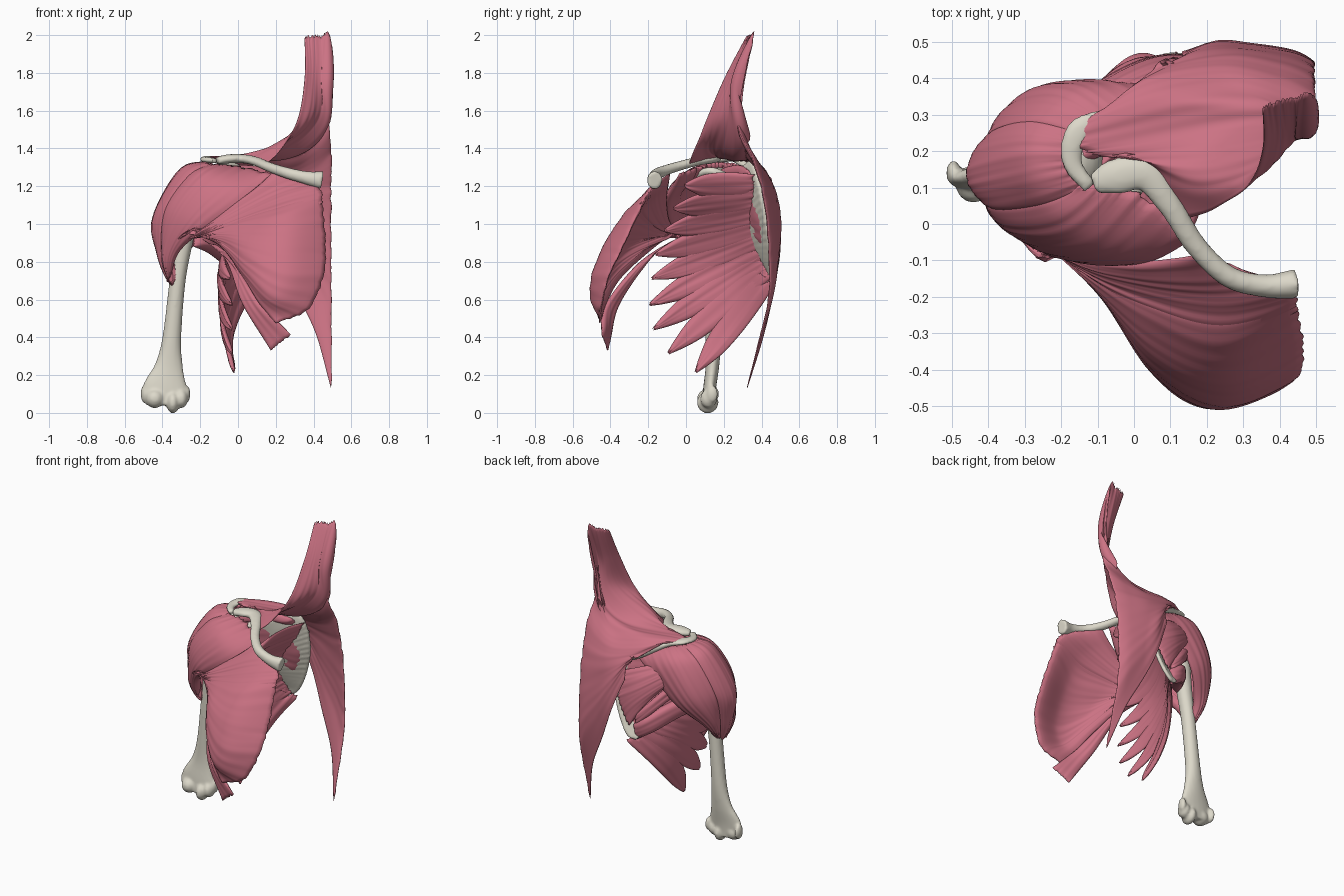
import bpy, bmesh, math, random
from mathutils import Vector, Matrix, noise

random.seed(4)


def material(name, rgb):
    m = bpy.data.materials.new(name)
    m.diffuse_color = (*rgb, 1)
    return m


MUSCLE = material("muscle", (0.60, 0.17, 0.23))
BONE = material("bone", (0.72, 0.69, 0.59))


def spline(pts, t):
    """Catmull-Rom through any tuples, t in 0..1."""
    n = len(pts) - 1
    f = min(max(t, 0), 1) * n
    i = min(int(f), n - 1)
    f -= i
    b, c = pts[i], pts[i + 1]
    a = pts[i - 1] if i > 0 else [2 * p - q for p, q in zip(b, c)]
    d = pts[i + 2] if i + 2 <= n else [2 * q - p for p, q in zip(b, c)]
    return [0.5 * (2 * q + (r - p) * f + (2 * p - 5 * q + 4 * r - s) * f * f
                   + (3 * q - p - 3 * r + s) * f ** 3) for p, q, r, s in zip(a, b, c, d)]


def finish(bm, name, mat):
    bmesh.ops.recalc_face_normals(bm, faces=bm.faces)
    me = bpy.data.meshes.new(name)
    bm.to_mesh(me)
    bm.free()
    me.materials.append(mat)
    me.shade_smooth()
    ob = bpy.data.objects.new(name, me)
    bpy.context.collection.objects.link(ob)
    return ob


def muscle(name, fibres, thick, centre=(0.2, 0.1, 0.9), nu=36, nv=40, rag=0.02, freq=14):
    """Closed shell lofted through fibre curves, thinning to rounded, ragged edges."""
    seed = random.random() * 50
    starts = [random.random() * rag for _ in range(nv + 1)]
    ends = [1 - random.random() * rag * 0.5 for _ in range(nv + 1)]
    grid = []
    for j in range(nv + 1):
        v = j / nv
        row = []
        for i in range(nu + 1):
            u = starts[j] + (ends[j] - starts[j]) * i / nu
            row.append(Vector(spline([spline(f, u) for f in fibres], v)))
        grid.append(row)
    normals = []
    for j in range(nv + 1):
        for i in range(nu + 1):
            du = grid[j][min(i + 1, nu)] - grid[j][max(i - 1, 0)]
            dv = grid[min(j + 1, nv)][i] - grid[max(j - 1, 0)][i]
            normals.append(du.cross(dv).normalized())
    c = Vector(centre)
    if sum(normals[j * (nu + 1) + i].dot(grid[j][i] - c) for j in range(nv + 1) for i in range(nu + 1)) < 0:
        normals = [-n for n in normals]

    def edge(d, w):
        return math.sqrt(max(0, 1 - (1 - min(1, d / w)) ** 2))

    bm = bmesh.new()
    outer, inner = [], []
    for j in range(nv + 1):
        v = j / nv
        for i in range(nu + 1):
            u = i / nu
            t = thick * max(0.12, edge(min(v, 1 - v), 0.3) * edge(min(u, 1 - u), 0.2))
            n = normals[j * (nu + 1) + i]
            ripple = 0.004 * noise.noise((v * freq, u * 1.5, seed))
            p = grid[j][i] + n * (ripple - (thick - t) * 0.4)
            outer.append(bm.verts.new(p))
            inner.append(bm.verts.new(p - n * t))
    k = lambda i, j: j * (nu + 1) + i
    for j in range(nv):
        for i in range(nu):
            q = [k(i, j), k(i + 1, j), k(i + 1, j + 1), k(i, j + 1)]
            bm.faces.new([outer[a] for a in q])
            bm.faces.new([inner[a] for a in reversed(q)])
    rim = [k(i, 0) for i in range(nu)] + [k(nu, j) for j in range(nv)]
    rim += [k(i, nv) for i in range(nu, 0, -1)] + [k(0, j) for j in range(nv, 0, -1)]
    for a, b in zip(rim, rim[1:] + rim[:1]):
        bm.faces.new([outer[b], outer[a], inner[a], inner[b]])
    return finish(bm, name, MUSCLE)


def tube(bm, pts, ref, steps=40, sides=20):
    """Elliptical loft: pts are x, y, z, half-width, half-depth."""
    rings = []
    for s in range(steps + 1):
        t = s / steps
        p = spline(pts, t)
        tan = (Vector(spline(pts, t + 0.02)[:3]) - Vector(spline(pts, t - 0.02)[:3])).normalized()
        a = tan.cross(Vector(ref)).normalized()
        b = a.cross(tan)
        r = [2 * math.pi * i / sides for i in range(sides)]
        rings.append([bm.verts.new(Vector(p[:3]) + a * p[3] * math.cos(q) + b * p[4] * math.sin(q)) for q in r])
    for r0, r1 in zip(rings, rings[1:]):
        for i in range(sides):
            bm.faces.new([r0[i], r0[i - 1], r1[i - 1], r1[i]])
    bm.faces.new(rings[0])
    bm.faces.new(rings[-1][::-1])


def ball(bm, loc, size):
    m = Matrix.Translation(loc) @ Matrix.Diagonal((*size, 1))
    bmesh.ops.create_uvsphere(bm, u_segments=20, v_segments=12, radius=1, matrix=m)


def bone(bm, name, voxel=0.009):
    ob = finish(bm, name, BONE)
    r = ob.modifiers.new("fuse", "REMESH")
    r.mode, r.voxel_size, r.use_smooth_shade = "VOXEL", voxel, True
    s = ob.modifiers.new("soften", "SMOOTH")
    s.factor, s.iterations = 0.5, 5


# Humerus: shaft, head and the knuckles of the elbow
bm = bmesh.new()
tube(bm, [(-.39, .12, .04, .10, .035), (-.385, .125, .13, .118, .034), (-.365, .14, .25, .075, .036),
          (-.35, .145, .4, .05, .042), (-.32, .14, .7, .043, .045), (-.285, .14, .92, .05, .05),
          (-.25, .15, 1.1, .06, .06), (-.23, .15, 1.22, .07, .08)], (0, 1, 0))
ball(bm, (-.18, .17, 1.2), (.1, .1, .1))
for loc, size in [((-.345, .115, .055), (.035, .058, .058)), ((-.30, .12, .075), (.035, .045, .05)),
                  ((-.44, .11, .075), (.05, .052, .05)), ((-.27, .14, .1), (.018, .03, .045)),
                  ((-.495, .14, .1), (.02, .035, .05))]:
    ball(bm, loc, size)
bone(bm, "humerus")

# Clavicle
bm = bmesh.new()
tube(bm, [(-.11, .11, 1.335, .03, .02), (-.05, .13, 1.345, .05, .024), (.03, .135, 1.345, .045, .024),
          (.1, .05, 1.33, .034, .024), (.17, -.06, 1.30, .03, .026), (.26, -.145, 1.27, .03, .03),
          (.36, -.17, 1.245, .032, .035), (.445, -.165, 1.23, .042, .05)], (0, 0, 1))
bone(bm, "clavicle")

# Scapula: spine with acromion, blade rim, coracoid, blade
bm = bmesh.new()
tube(bm, [(.24, .41, 1.17, .018, .018), (.08, .39, 1.25, .02, .03), (-.06, .30, 1.32, .025, .02),
          (-.15, .255, 1.345, .036, .016), (-.17, .17, 1.34, .028, .016), (-.12, .1, 1.335, .02, .014)], (0, 0, 1))
rim = [(.16, .35, 1.33), (.23, .38, 1.25), (.24, .42, 1.05), (.17, .45, .82), (.08, .455, .71)]
tube(bm, [(*p, .013, .013) for p in rim] + [(.0, .37, .85, .022, .02), (-.07, .25, 1.05, .025, .022),
                                           (-.08, .2, 1.16, .03, .03)], (0, 1, 0))
tube(bm, [(.0, .22, 1.24, .03, .03), (.02, .13, 1.28, .025, .022), (-.04, .05, 1.25, .024, .02),
          (-.08, .03, 1.21, .02, .018)], (0, 0, 1))
for i in range(24):
    t = i / 23
    l = spline([(-.04, .22, 1.22), (-.03, .3, .97), (.05, .44, .74)], t)
    tube(bm, [(*spline(rim, t), .03, .011), (*l, .03, .011)], (.35, .9, 0), 4, 12)
bone(bm, "scapula")

# Deltoid: three overlapping heads meeting on the outer humerus
D = [[(.17, -.05, 1.29), (.02, -.13, 1.13), (-.18, -.11, .98), (-.32, .0, .84), (-.36, .08, .69)],
     [(0, .08, 1.33), (-.14, -.05, 1.23), (-.29, -.055, 1.06), (-.385, .02, .85), (-.375, .08, .68)],
     [(-.14, .09, 1.34), (-.27, .04, 1.27), (-.40, .03, 1.08), (-.42, .07, .85), (-.375, .1, .67)],
     [(-.17, .18, 1.35), (-.32, .17, 1.28), (-.455, .14, 1.03), (-.43, .13, .84), (-.37, .12, .66)],
     [(-.16, .26, 1.345), (-.3, .29, 1.26), (-.41, .26, 1.05), (-.41, .2, .85), (-.365, .14, .66)],
     [(-.05, .32, 1.32), (-.17, .38, 1.22), (-.3, .36, 1.02), (-.375, .25, .83), (-.355, .15, .67)],
     [(.1, .40, 1.24), (-.02, .40, 1.11), (-.18, .37, .94), (-.31, .25, .79), (-.34, .15, .67)]]
for name, a, b in [("front", 0, 3), ("middle", 2, 5), ("rear", 4, 7)]:
    muscle("deltoid_" + name, D[a:b], .07, (-.15, .15, .95))

# Pectoralis major: collarbone head, breastbone head, abdominal slip
P = [[(-.33, 0, .88), (-.17, -.1, 1.0), (-.03, -.12, 1.11), (.1, -.11, 1.21), (.18, -.1, 1.28)],
     [(-.32, 0, .89), (-.15, -.12, .98), (.02, -.18, 1.06), (.22, -.21, 1.15), (.42, -.19, 1.21)],
     [(-.31, 0, .9), (-.13, -.15, .96), (.04, -.26, 1.01), (.24, -.33, 1.05), (.455, -.25, 1.12)],
     [(-.3, 0, .92), (-.11, -.18, .94), (.05, -.35, .92), (.25, -.43, .9), (.475, -.35, .9)],
     [(-.29, 0, .94), (-.1, -.19, .91), (.05, -.40, .82), (.24, -.5, .73), (.465, -.43, .73)],
     [(-.28, 0, .95), (-.1, -.19, .89), (.04, -.40, .74), (.18, -.5, .61), (.37, -.48, .54)],
     [(-.27, 0, .95), (-.11, -.16, .88), (.01, -.35, .72), (.1, -.44, .58), (.2, -.48, .48)]]
muscle("pectoral_upper", P[:3], .045)
muscle("pectoral_main", P[1:], .055, nv=60, freq=20)
muscle("pectoral_lower_slip", [[(-.18, -.07, .92), (-.02, -.27, .78), (.12, -.44, .57), (.28, -.46, .41)],
                               [(-.2, -.05, .93), (-.07, -.21, .81), (.02, -.37, .57), (.17, -.43, .33)]],
       .035, nv=16, freq=5)

# Trapezius: from skull and midline to collarbone, acromion and scapular spine
T = [[(.35, .335, 1.99), (.345, .215, 1.77), (.31, .12, 1.56), (.22, .04, 1.4), (.14, .01, 1.32)],
     [(.39, .35, 2), (.39, .25, 1.76), (.35, .17, 1.55), (.18, .12, 1.42), (.03, .16, 1.36)],
     [(.44, .36, 2), (.435, .27, 1.75), (.4, .24, 1.55), (.2, .2, 1.40), (-.09, .18, 1.36)],
     [(.48, .365, 1.98), (.475, .27, 1.72), (.44, .29, 1.5), (.25, .28, 1.37), (-.16, .21, 1.365)],
     [(.485, .28, 1.57), (.42, .32, 1.45), (.3, .36, 1.35), (.1, .34, 1.36), (-.16, .26, 1.365)],
     [(.5, .36, 1.36), (.4, .4, 1.3), (.25, .43, 1.27), (.05, .40, 1.31), (-.08, .325, 1.35)],
     [(.5, .42, 1.15), (.4, .45, 1.15), (.28, .47, 1.17), (.15, .455, 1.22), (.03, .41, 1.28)],
     [(.5, .45, .85), (.42, .475, .92), (.3, .49, 1.02), (.2, .49, 1.12), (.1, .445, 1.23)],
     [(.5, .44, .55), (.43, .475, .68), (.33, .495, .82), (.23, .505, .98), (.13, .465, 1.18)],
     [(.5, .33, .11), (.42, .42, .4), (.31, .475, .64), (.22, .505, .86), (.13, .48, 1.1)]]
muscle("trapezius", T, .028, nv=110, nu=44, freq=30)

# Rotator muscles behind and in front of the blade
muscle("infraspinatus", [[(.2, .43, 1.12), (.05, .41, 1.18), (-.12, .33, 1.23), (-.22, .24, 1.24)],
                         [(.2, .465, .95), (.04, .45, 1.05), (-.13, .36, 1.16), (-.24, .25, 1.2)],
                         [(.11, .48, .78), (0, .45, .94), (-.12, .38, 1.07), (-.24, .25, 1.15)]], .05)
muscle("teres_minor", [[(.07, .47, .86), (-.03, .44, .96), (-.15, .34, 1.08), (-.25, .23, 1.13)],
                       [(.06, .47, .79), (-.05, .43, .89), (-.17, .32, 1.01), (-.26, .21, 1.07)]], .06, nv=14, freq=5)
muscle("teres_major", [[(.08, .48, .79), (-.02, .46, .86), (-.14, .33, .94), (-.25, .17, .99)],
                       [(.06, .47, .69), (-.06, .42, .76), (-.17, .28, .84), (-.26, .15, .88)]], .08, nv=18, freq=5)
muscle("supraspinatus", [[(.2, .4, 1.24), (.05, .36, 1.28), (-.1, .25, 1.29), (-.22, .18, 1.26)],
                         [(.18, .34, 1.30), (.04, .27, 1.32), (-.1, .19, 1.3), (-.22, .15, 1.26)]], .06, nv=16)
muscle("subscapularis", [[(.18, .34, 1.28), (.03, .24, 1.25), (-.14, .09, 1.22)],
                         [(.21, .39, 1.0), (.04, .29, 1.05), (-.15, .09, 1.15)],
                         [(.08, .43, .74), (-.03, .32, .89), (-.17, .1, 1.06)]], .04, (.0, .5, 1))


# Serratus anterior: finger-like slips wrapped on the rib cage
def rib(y, z):
    a = spline([(.53,), (.585,), (.605,), (.60,), (.51,), (.36,), (.25,)], (z - .2) / 1.2)[0]
    return (.5 - a * math.sqrt(1 - ((y - .05) / .56) ** 2), y, z)


border = [(.36, 1.24), (.41, 1.03), (.435, .86), (.445, .71)]
tips = [(-.01, 1.21), (-.07, 1.09), (-.12, .97), (-.17, .84), (-.19, .71), (-.2, .57), (-.18, .44), (-.1, .31), (.05, .21)]
for i, tip in enumerate(tips):
    o = Vector(spline(border, (i + .5) / 9))
    d = Vector(tip) - o
    side = Vector((-d.y, d.x)).normalized()
    fibres = []
    for s in (-1, 0, 1):
        fibres.append([rib(*(o + d * t + side * s * w)) for t, w in
                       [(0, .06), (.25, .07), (.5, .07), (.72, .058), (.88, .033), (1, .006)]])
    muscle("serratus_slip_%d" % (i + 1), fibres, .026, (.5, .05, .8), 30, 16, .05, 6)
